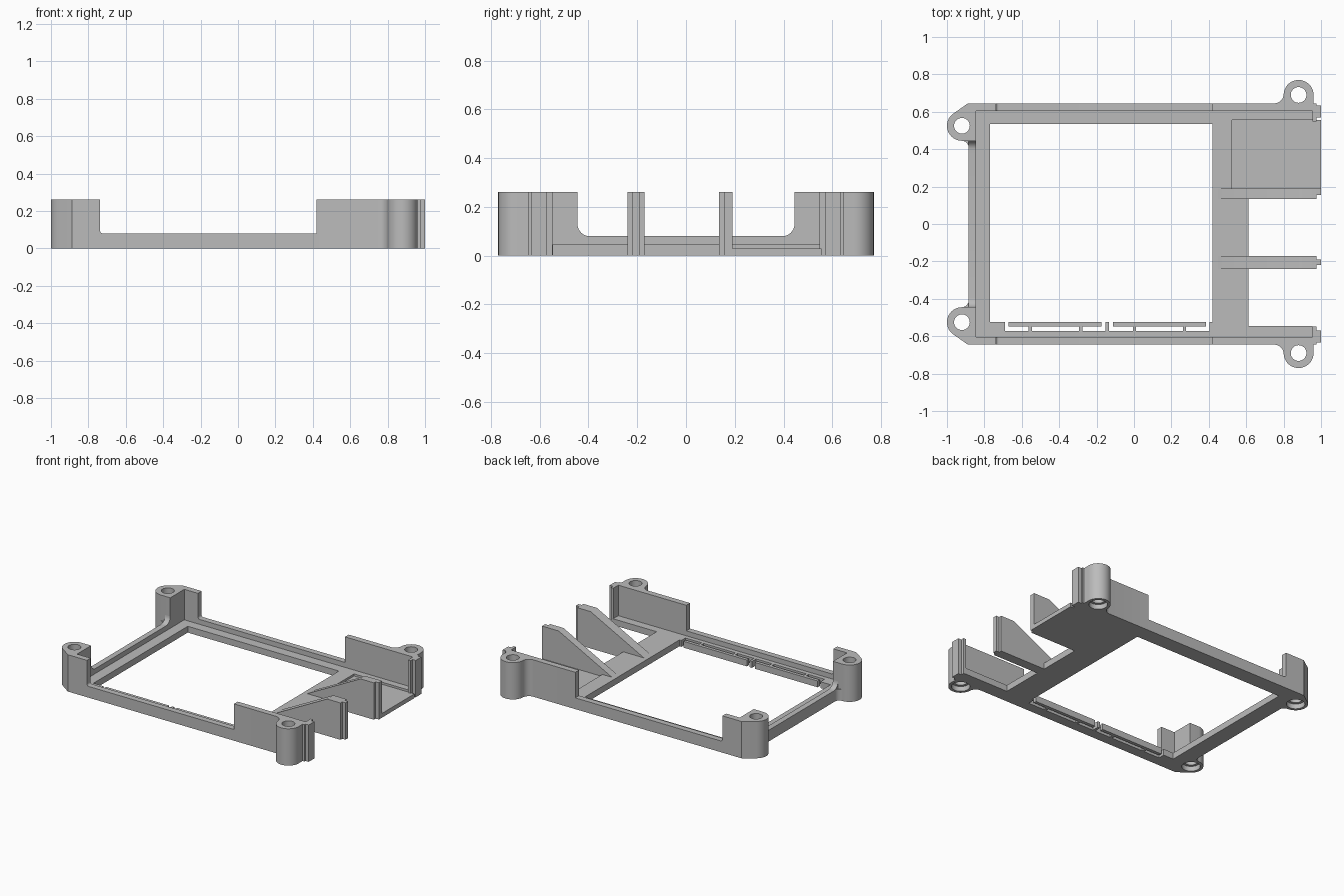
import bpy, bmesh
from math import cos, sin, radians

cube = bpy.data.objects.get("Cube")
if cube:
    bpy.data.objects.remove(cube, do_unlink=True)

grey = bpy.data.materials.new("plain_grey")
grey.use_nodes = True
colour = (0.5, 0.5, 0.5, 1)
grey.diffuse_color = colour
grey.node_tree.nodes["Principled BSDF"].inputs["Base Color"].default_value = colour

TOP, LOW, FLOOR, POCKET, BORE = 0.262, 0.08, 0.045, 0.03, 0.035
OUT, INN = 0.645, 0.603          # outer and inner faces of the long walls
WEST, WEST_IN = -0.885, -0.845   # outer and inner faces of the short wall


def arc(cx, cy, r, a0, a1, n=12):
    angles = [radians(a0 + (a1 - a0) * i / n) for i in range(n + 1)]
    return [(cx + r * cos(a), cy + r * sin(a)) for a in angles]


def ring(cx, cy, r):
    return arc(cx, cy, r, 0, 360, 32)[:-1]


def rect(x0, x1, y0, y1):
    return [(x0, y0), (x1, y0), (x1, y1), (x0, y1)]


def prism(name, loops, lo, hi, axis="z"):
    """Extrude a flat profile (first loop outside, others holes) along an axis."""
    curve = bpy.data.curves.new(name, "CURVE")
    curve.dimensions = "2D"
    curve.fill_mode = "BOTH"
    curve.extrude = (hi - lo) / 2
    for loop in loops:
        spline = curve.splines.new("POLY")
        spline.points.add(len(loop) - 1)
        for point, (a, b) in zip(spline.points, loop):
            point.co = (a, b, 0, 1)
        spline.use_cyclic_u = True
    temp = bpy.data.objects.new(name + "_profile", curve)
    bpy.context.collection.objects.link(temp)
    graph = bpy.context.evaluated_depsgraph_get()
    mesh = bpy.data.meshes.new_from_object(temp.evaluated_get(graph))
    bpy.data.objects.remove(temp, do_unlink=True)
    bpy.data.curves.remove(curve)

    bm = bmesh.new()
    bm.from_mesh(mesh)
    bmesh.ops.remove_doubles(bm, verts=bm.verts, dist=0.0001)
    for v in bm.verts:
        a, b, h = v.co.x, v.co.y, v.co.z + (lo + hi) / 2
        v.co = {"z": (a, b, h), "y": (a, h, b), "x": (h, a, b)}[axis]
    bmesh.ops.recalc_face_normals(bm, faces=bm.faces)
    bm.to_mesh(mesh)
    bm.free()
    mesh.name = name
    mesh.materials.clear()
    mesh.materials.append(grey)
    obj = bpy.data.objects.new(name, mesh)
    bpy.context.collection.objects.link(obj)
    bpy.ops.object.select_all(action="DESELECT")
    obj.select_set(True)
    bpy.context.view_layer.objects.active = obj
    bpy.ops.object.shade_smooth_by_angle(angle=radians(30))
    return obj


def bored(name, outline, cx, cy):
    """A full-height column with a screw hole widened at the bottom."""
    prism(name, [outline, ring(cx, cy, 0.042)], BORE, TOP)
    prism(name + "_foot", [outline, ring(cx, cy, 0.06)], 0, BORE)


def flip(points, s):
    return [(x, s * y) for x, y in points]


# Floor ledge around the large opening
floor = [(WEST_IN, -INN), (0.955, -INN), (0.955, -0.545), (0.613, -0.545),
         (0.613, 0.19), (0.525, 0.19), (0.525, 0.555), (0.955, 0.555),
         (0.955, INN), (WEST_IN, INN)]
opening = [(-0.77, 0.535), (0.42, 0.535), (0.42, -0.525), (0.405, -0.525),
           (0.405, -0.572), (-0.69, -0.572), (-0.69, -0.525), (-0.77, -0.525)]
prism("floor_ledge", [floor, opening], 0, FLOOR)
prism("pocket_floor", [rect(0.525, 1, 0.19, 0.555)], 0, POCKET)

for s, side in ((-1, "front"), (1, "back")):
    # Corner towers with slanted outer edge
    tower = ([(-0.738, OUT), (-0.888, OUT)] + arc(-0.92, 0.525, 0.08, 125, 270, 16)
             + [(WEST_IN, 0.445), (WEST_IN, INN), (-0.738, INN)])
    bored(side + "_left_tower", flip(tower, s), -0.92, s * 0.525)

    # High wall with screw boss and stepped end post
    wall = ([(0.42, INN), (0.42, OUT)] + arc(0.75, 0.695, 0.05, 270, 360, 8)
            + arc(0.88, 0.69, 0.08, 176, 0, 20)
            + [(0.96, OUT), (0.975, OUT), (0.975, 0.633), (1, 0.633), (1, 0.57),
               (0.975, 0.57), (0.975, 0.547), (0.955, 0.547), (0.955, INN)])
    bored(side + "_high_wall", flip(wall, s), 0.88, s * 0.69)

    # Low rail with a small fillet against the tower
    rail = ([(0.42, 0), (0.42, LOW), (-0.723, LOW)]
            + arc(-0.723, LOW + 0.015, 0.015, 270, 180, 6) + [(-0.738, 0)])
    lo, hi = sorted((s * INN, s * OUT))
    prism(side + "_low_rail", [rail], lo, hi, "y")

    # Small rounded web between tower and short wall
    web = [(WEST, 0.445)] + arc(-0.92, 0.41, 0.035, 90, 0, 6)
    prism(side + "_web", [flip(web, s)], 0, LOW)

# Short wall, dipped between the towers
dip = ([(-0.445, 0)] + arc(-0.395, LOW + 0.05, 0.05, 180, 270, 8)
       + arc(0.395, LOW + 0.05, 0.05, 270, 360, 8) + [(0.445, 0)])
prism("short_wall", [dip], WEST, WEST_IN, "x")

# Sloped divider fins with end tongues
fin = [(0.45, FLOOR), (0.613, FLOOR), (0.613, 0), (0.975, 0), (0.975, TOP), (0.87, TOP)]
for name, y0, y1, t0, t1 in (("front_fin", -0.24, -0.17, -0.22, -0.19),
                             ("back_fin", 0.135, 0.19, 0.155, 0.19)):
    prism(name, [fin], y0, y1, "y")
    prism(name + "_tongue", [rect(0.975, 1, t0, t1)], 0, TOP)

# Thin clip bars on short stems along the front of the opening
for i, (x0, x1, stems) in enumerate(((-0.67, -0.175, (-0.555, -0.285)),
                                     (-0.112, 0.385, (0.003, 0.27)))):
    prism(f"clip_bar_{i + 1}", [rect(x0, x1, -0.547, -0.524)], 0, FLOOR)
    for x in stems:
        prism("clip_stem", [rect(x - 0.009, x + 0.009, -0.572, -0.547)], 0, FLOOR)
prism("clip_divider", [rect(-0.152, -0.134, -0.572, -0.524)], 0, FLOOR)
